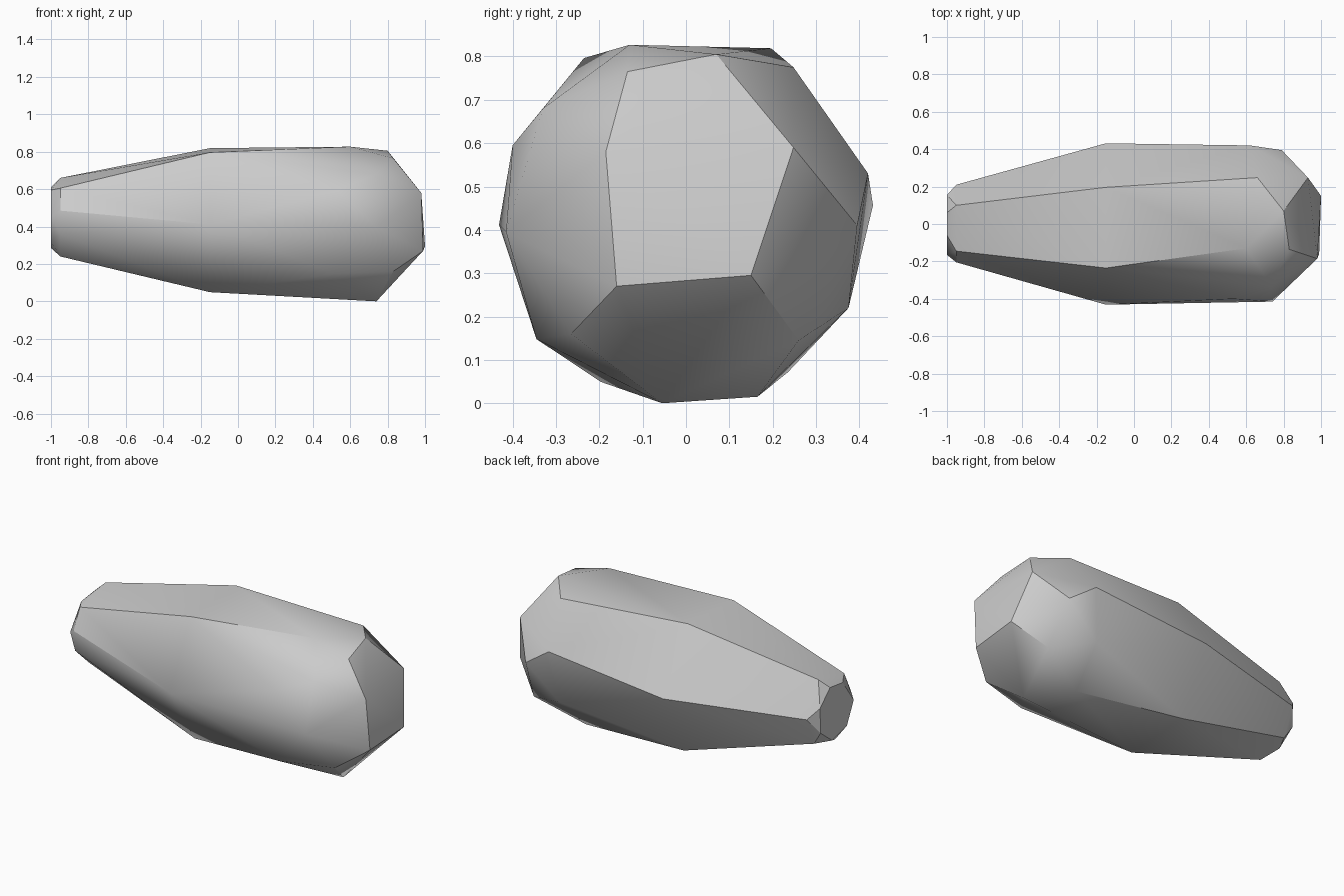
import bpy, bmesh
from math import radians, cos, sin

cube = bpy.data.objects.get("Cube")
if cube:
    bpy.data.objects.remove(cube)

# Stone grey material
mat = bpy.data.materials.new("stone_grey")
mat.use_nodes = True
grey = (0.6, 0.6, 0.6, 1)
mat.diffuse_color = grey
mat.node_tree.nodes["Principled BSDF"].inputs["Base Color"].default_value = grey

# Widest hexagonal ring, slightly rolled
points = []
for i in range(6):
    a = radians(3 + 60 * i)
    points.append((-0.15, 0.432 * cos(a), 0.434 + 0.432 * sin(a)))

# Narrow end: rim and flat cap, as (y, z)
rim = [(.21, .46), (.1, .66), (-.145, .605), (-.205, .485),
       (-.19, .36), (-.06, .24), (.14, .29)]
cap = [(.06, .61), (-.06, .595), (-.165, .45), (-.1, .32),
       (.04, .285), (.15, .37), (.155, .52)]
points += [(-0.95, y, z) for y, z in rim]
points += [(-1.0, y, z) for y, z in cap]

# Blunt end: shoulder corners, then front facet corners
points += [(.6, -.13, .827), (.66, .248, .775), (.62, .42, .53),
           (.58, .375, .22), (.55, .165, .015), (.51, -.345, .148),
           (.53, -.4, .595), (.735, -.33, .68), (.74, -.415, .395),
           (.79, .395, .41), (.74, -.055, 0), (.83, -.265, .16), (.83, .26, .145)]
points += [(.83, -.135, .765), (.8, .07, .805), (.93, .248, .59),
           (1, .15, .295), (.99, -.16, .27), (.98, -.185, .58)]

# Wrap the corners in a faceted skin
bm = bmesh.new()
for p in points:
    bm.verts.new(p)
hull = bmesh.ops.convex_hull(bm, input=bm.verts)
loose = [v for v in bm.verts if not v.link_faces]
bmesh.ops.delete(bm, geom=loose, context='VERTS')
bmesh.ops.recalc_face_normals(bm, faces=bm.faces)
mesh = bpy.data.meshes.new("stone")
bm.to_mesh(mesh)
bm.free()
mesh.materials.append(mat)
stone = bpy.data.objects.new("stone", mesh)
bpy.context.collection.objects.link(stone)

# Smooth shading with the strong ridges kept sharp
bpy.ops.object.select_all(action='DESELECT')
stone.select_set(True)
bpy.context.view_layer.objects.active = stone
bpy.ops.object.shade_smooth_by_angle(angle=radians(30))
